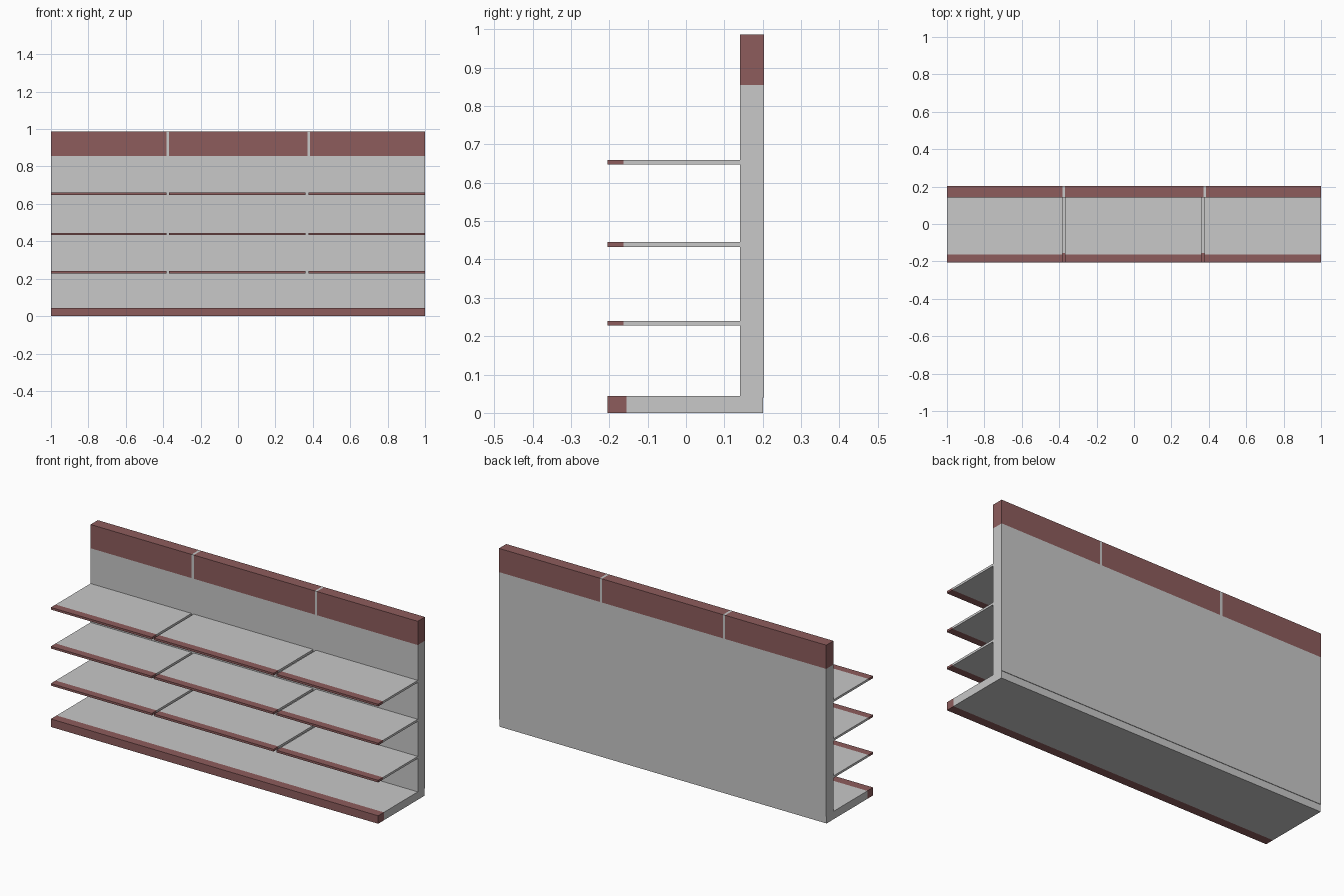
import bpy
import bmesh
from mathutils import Vector

if "Cube" in bpy.data.objects:
    bpy.data.objects.remove(bpy.data.objects["Cube"], do_unlink=True)


def make_material(name, colour):
    mat = bpy.data.materials.new(name)
    mat.use_nodes = True
    mat.diffuse_color = colour
    mat.node_tree.nodes["Principled BSDF"].inputs["Base Color"].default_value = colour
    return mat


GREY = make_material("light grey metal", (0.58, 0.58, 0.58, 1))
RED = make_material("dull red trim", (0.27, 0.108, 0.108, 1))


def box(name, low, high, cuts, is_red):
    """Box split by axis-aligned cuts, with faces coloured by a rule on their centre."""
    low, high = Vector(low), Vector(high)
    bm = bmesh.new()
    bmesh.ops.create_cube(bm, size=1)
    for v in bm.verts:
        v.co = (low + high) / 2 + v.co * (high - low)
    for axis, value in cuts:
        point, normal = Vector(), Vector()
        point[axis], normal[axis] = value, 1
        bmesh.ops.bisect_plane(bm, geom=bm.verts[:] + bm.edges[:] + bm.faces[:],
                               plane_co=point, plane_no=normal)
    for f in bm.faces:
        f.material_index = int(is_red(f.calc_center_median()))
    mesh = bpy.data.meshes.new(name)
    bm.to_mesh(mesh)
    bm.free()
    mesh.materials.append(GREY)
    mesh.materials.append(RED)
    obj = bpy.data.objects.new(name, mesh)
    bpy.context.collection.objects.link(obj)
    return obj


FRONT, WALL, BACK = -0.205, 0.141, 0.204
X, Y, Z = range(3)

# Back panel with a red header band, broken by two narrow grey joints
HEADER = 0.855
joints = [(-0.382, -0.369), (0.371, 0.384)]


def header_rule(c):
    return c.z > HEADER and not any(a < c.x < b for a, b in joints)


box("back_panel", (-1, WALL, 0.04), (1, BACK, 0.986),
    [(Z, HEADER)] + [(X, x) for pair in joints for x in pair], header_rule)

# Base plinth with a red kick strip
KICK = -0.155
box("base_plinth", (-1, FRONT, 0), (1, 0.201, 0.044), [(Y, KICK)],
    lambda c: c.y < KICK)

# Three levels of three shelves, each with a red front edge
EDGE = -0.163
bays = {"right": (-1, -0.383), "middle": (-0.369, 0.361), "left": (0.378, 1)}
for level, z in zip(("lower", "centre", "upper"), (0.228, 0.433, 0.648)):
    for bay, (x0, x1) in bays.items():
        box(f"{level}_shelf_{bay}", (x0, FRONT, z), (x1, WALL, z + 0.012),
            [(Y, EDGE)], lambda c: c.y < EDGE)
